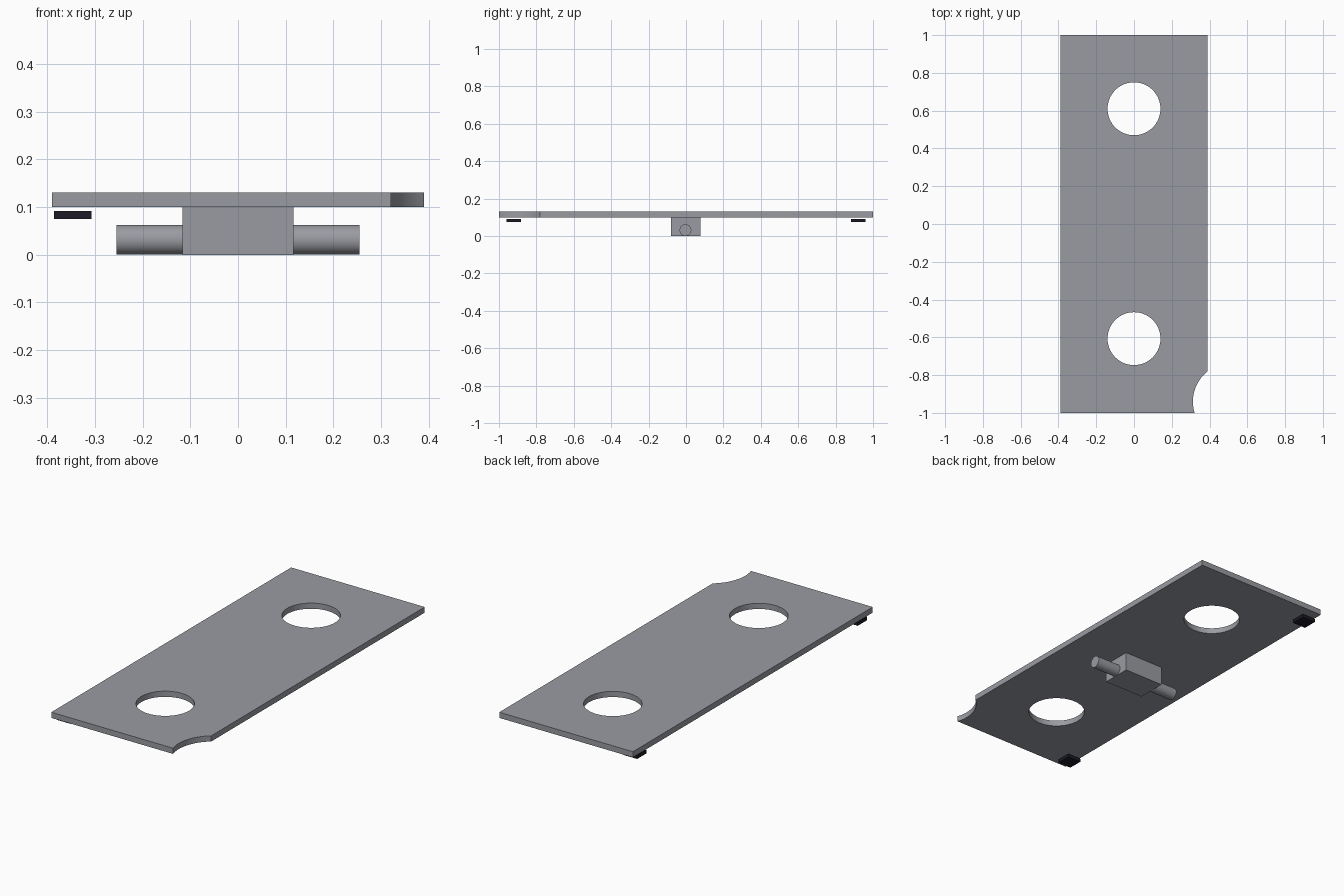
import bpy, bmesh, math
from mathutils import Matrix

if "Cube" in bpy.data.objects:
    bpy.data.objects.remove(bpy.data.objects["Cube"])


def material(name, rgb):
    m = bpy.data.materials.new(name)
    m.diffuse_color = (*rgb, 1)
    m.use_nodes = True
    m.node_tree.nodes["Principled BSDF"].inputs["Base Color"].default_value = m.diffuse_color
    return m


STEEL = material("steel grey", (0.32, 0.33, 0.36))
BLACK = material("near black", (0.012, 0.01, 0.02))


def finish(name, bm, mat):
    mesh = bpy.data.meshes.new(name)
    bm.to_mesh(mesh)
    bm.free()
    ob = bpy.data.objects.new(name, mesh)
    bpy.context.collection.objects.link(ob)
    mesh.materials.append(mat)
    return ob


def box(name, lo, hi, mat):
    bm = bmesh.new()
    size = [b - a for a, b in zip(lo, hi)]
    mid = [(a + b) / 2 for a, b in zip(lo, hi)]
    bmesh.ops.create_cube(bm, size=1, matrix=Matrix.Translation(mid) @ Matrix.Diagonal((*size, 1)))
    return finish(name, bm, mat)


def cylinder(name, centre, radius, length, mat, along_x=False, sides=64):
    bm = bmesh.new()
    turn = Matrix.Rotation(math.pi / 2 if along_x else 0, 4, 'Y')
    bmesh.ops.create_cone(bm, cap_ends=True, segments=sides, radius1=radius, radius2=radius,
                          depth=length, matrix=Matrix.Translation(centre) @ turn)
    return finish(name, bm, mat)


def smooth(ob):
    bpy.ops.object.select_all(action='DESELECT')
    ob.select_set(True)
    bpy.context.view_layer.objects.active = ob
    bpy.ops.object.shade_smooth_by_angle(angle=math.radians(30))


# Flat plate with two round holes and a curved corner notch
plate = box("plate", (-0.39, -1, 0.1), (0.39, 1, 0.13), STEEL)
cuts = [("front_hole", 0, -0.607, 0.14), ("back_hole", 0, 0.61, 0.14), ("corner_notch", 0.515, -0.94, 0.203)]
for name, x, y, r in cuts:
    cutter = cylinder(name + "_cutter", (x, y, 0.115), r, 0.2, STEEL, sides=96)
    mod = plate.modifiers.new(name, 'BOOLEAN')
    mod.operation, mod.solver, mod.object = 'DIFFERENCE', 'EXACT', cutter
    bpy.context.view_layer.objects.active = plate
    bpy.ops.object.modifier_apply(modifier=mod.name)
    bpy.data.objects.remove(cutter)
smooth(plate)

# Pivot block under the plate with a cross pin
box("pivot_block", (-0.116, -0.08, 0), (0.116, 0.077, 0.1), STEEL)
smooth(cylinder("pivot_pin", (0, -0.003, 0.0315), 0.0313, 0.51, STEEL, along_x=True))

# Small contact pads below the left edge
for name, y in (("front_pad", -0.92), ("back_pad", 0.92)):
    box(name, (-0.386, y - 0.039, 0.075), (-0.307, y + 0.039, 0.092), BLACK)
